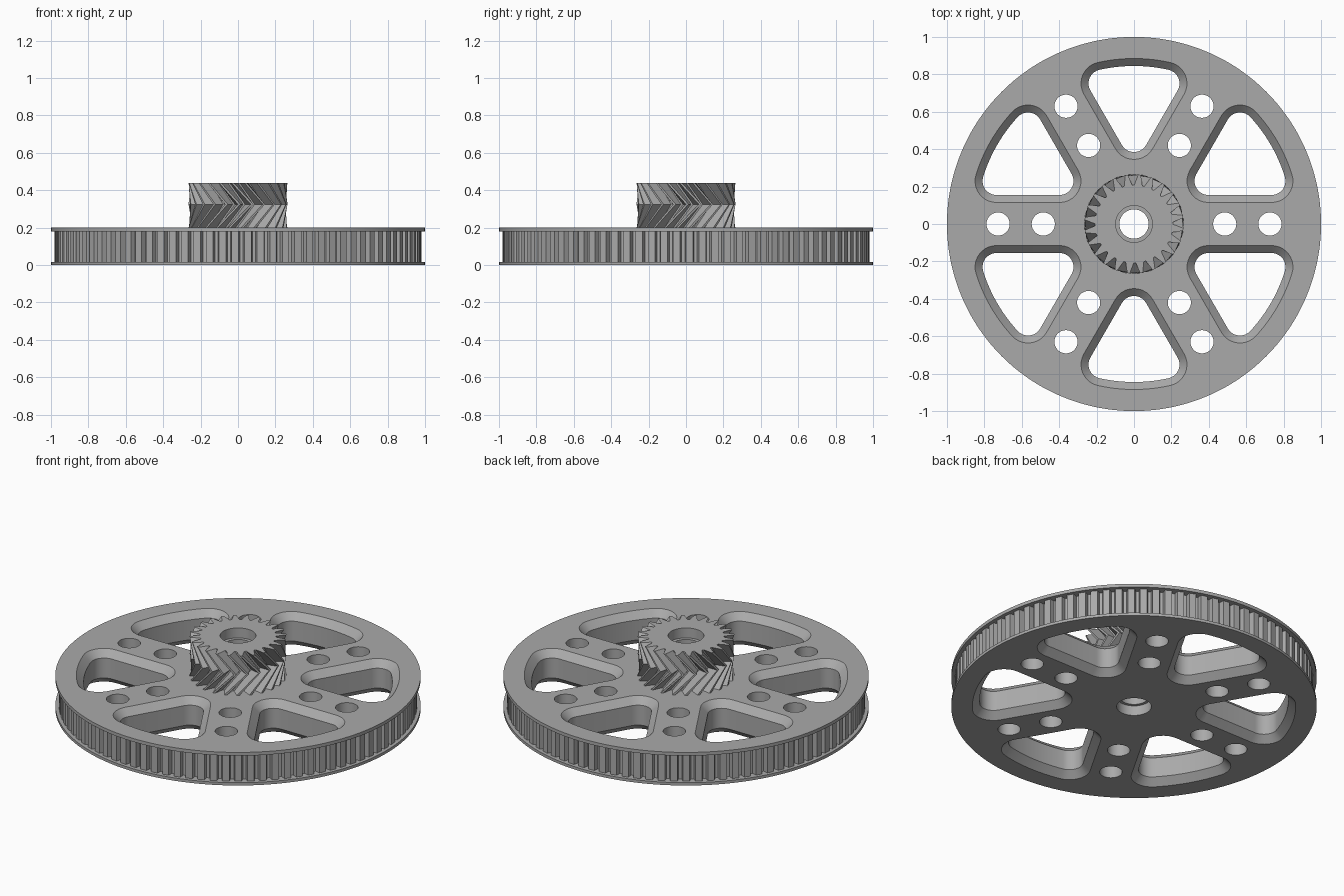
import bpy, bmesh
from math import sin, cos, asin, pi, radians

cube = bpy.data.objects.get("Cube")
if cube:
    bpy.data.objects.remove(cube, do_unlink=True)

grey = bpy.data.materials.new("plain grey")
grey.use_nodes = True
COLOUR = (0.40, 0.40, 0.40, 1)
grey.diffuse_color = COLOUR
grey.node_tree.nodes["Principled BSDF"].inputs["Base Color"].default_value = COLOUR


def polar(r, a):
    return (r * cos(a), r * sin(a))


def circle(r, n=64, centre=(0, 0)):
    return [(centre[0] + r * cos(2 * pi * i / n), centre[1] + r * sin(2 * pi * i / n)) for i in range(n)]


def turn(points, a):
    return [(x * cos(a) - y * sin(a), x * sin(a) + y * cos(a)) for x, y in points]


def loft(name, sections):
    """Solid skinned through (height, outline) sections with equal point counts."""
    bm = bmesh.new()
    rings = [[bm.verts.new((x, y, z)) for x, y in pts] for z, pts in sections]
    n = len(rings[0])
    for low, high in zip(rings, rings[1:]):
        for i in range(n):
            j = (i + 1) % n
            bm.faces.new((low[i], low[j], high[j], high[i]))
    bm.faces.new(rings[0][::-1])
    bm.faces.new(rings[-1])
    bmesh.ops.recalc_face_normals(bm, faces=bm.faces)
    mesh = bpy.data.meshes.new(name)
    bm.to_mesh(mesh)
    bm.free()
    mesh.materials.append(grey)
    obj = bpy.data.objects.new(name, mesh)
    bpy.context.collection.objects.link(obj)
    return obj


def select(obj):
    bpy.ops.object.select_all(action='DESELECT')
    obj.select_set(True)
    bpy.context.view_layer.objects.active = obj


def cut(obj, cutters):
    select(obj)
    for c in cutters:
        mod = obj.modifiers.new("cut", 'BOOLEAN')
        mod.operation, mod.solver, mod.object = 'DIFFERENCE', 'EXACT', c
        bpy.ops.object.modifier_apply(modifier=mod.name)


def toothed(count, tooth):
    """Outline repeating (radius, fraction of pitch) points."""
    return [polar(r, 2 * pi * (i + f) / count) for i in range(count) for r, f in tooth]


def arc(centre, r, a0, a1, n=10):
    return [(centre[0] + r * cos(a0 + (a1 - a0) * i / n),
             centre[1] + r * sin(a0 + (a1 - a0) * i / n)) for i in range(n + 1)]


def window(r):
    """Rounded wedge between two spokes, pointing along +x."""
    reach, inset = 0.77, 0.23
    half = radians(30) - asin(inset / reach)
    pts = arc((2 * inset, 0), r, radians(120), radians(240))
    pts += arc(polar(reach, -half), r, radians(-120), -half)
    pts += arc((0, 0), reach + r, -half, half, 12)[1:-1]
    pts += arc(polar(reach, half), r, half, radians(120))
    return pts


# Toothed belt wheel with a flange above and below
TEETH = 90
belt = toothed(TEETH, [(0.98, 0.0), (0.98, 0.55), (0.95, 0.65), (0.95, 0.9)])
rim = circle(1.0, TEETH * 4)
wheel = loft("belt_wheel", [(0, rim), (0.017, rim), (0.017, belt),
                            (0.18, belt), (0.18, rim), (0.2, rim)])

# Double helical pinion on top
GEAR, TWIST = 24, 0.40
teeth = toothed(GEAR, [(0.265, 0.0), (0.265, 0.2), (0.208, 0.5), (0.208, 0.7)])
pinion = loft("herringbone_pinion", [(0.2, turn(teeth, -TWIST * 1.15)), (0.325, teeth),
                                     (0.44, turn(teeth, -TWIST))])

# Stepped centre bore
bore = loft("bore_cutter", [(-0.05, circle(0.095)), (0.06, circle(0.095)), (0.06, circle(0.078)),
                            (0.38, circle(0.078)), (0.38, circle(0.098)), (0.5, circle(0.098))])

# Six bevelled windows and two holes along each spoke
cutters = [bore]
for k in range(6):
    a = k * pi / 3
    sections = [(-0.02, 0.135), (0.04, 0.075), (0.16, 0.075), (0.22, 0.135)]
    cutters.append(loft("window_cutter", [(z, turn(window(r), a + pi / 6)) for z, r in sections]))
    for d in (0.485, 0.727):
        hole = circle(0.062, 40, polar(d, a))
        cutters.append(loft("hole_cutter", [(-0.05, hole), (0.25, hole)]))

cut(wheel, cutters)
cut(pinion, [bore])
for c in cutters:
    bpy.data.objects.remove(c, do_unlink=True)

for obj in (wheel, pinion):
    select(obj)
    bpy.ops.object.shade_smooth_by_angle(angle=radians(25))
